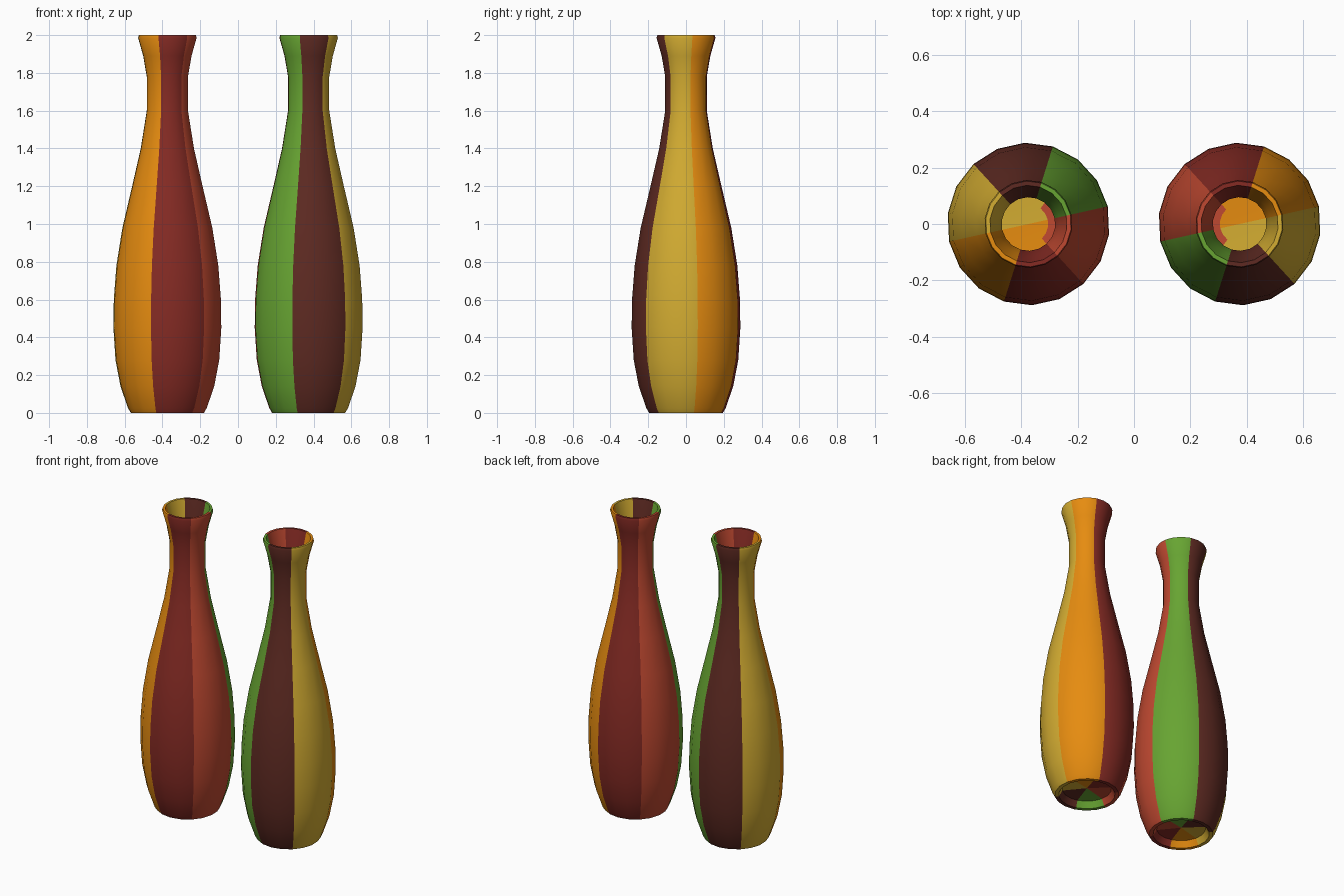
import bpy, bmesh, math

if "Cube" in bpy.data.objects:
    bpy.data.objects.remove(bpy.data.objects["Cube"])

SIDES = 18                      # three faces per colour stripe
START = math.radians(12.5)      # first stripe boundary


def material(name, rgb):
    lin = [((c / 255 + 0.055) / 1.055) ** 2.4 if c > 10 else c / 255 / 12.92 for c in rgb]
    m = bpy.data.materials.new(name)
    m.diffuse_color = (*lin, 1)
    m.use_nodes = True
    m.node_tree.nodes["Principled BSDF"].inputs["Base Color"].default_value = m.diffuse_color
    return m


# stripes in order, counter-clockwise from START
MATS = [material("green", (103, 164, 50)),
        material("brown", (94, 42, 34)),
        material("yellow", (212, 173, 50)),
        material("orange", (230, 140, 16)),
        material("maroon", (134, 43, 36)),
        material("red", (192, 73, 49))]

# (radius, height): underside recess, foot, body, neck, lip
OUTER = [(0.0, 0.045), (0.15, 0.04), (0.172, 0.0), (0.195, 0.0), (0.21, 0.025),
         (0.25, 0.14), (0.277, 0.28), (0.288, 0.45), (0.286, 0.6), (0.272, 0.78),
         (0.24, 0.98), (0.188, 1.2), (0.142, 1.4), (0.11, 1.6), (0.11, 1.78),
         (0.129, 1.89), (0.156, 1.985), (0.152, 2.0)]
# lip, inside wall, inside floor
INNER = [(0.137, 2.0), (0.112, 1.89), (0.095, 1.78), (0.095, 1.6), (0.125, 1.4),
         (0.17, 1.2), (0.222, 0.98), (0.255, 0.78), (0.27, 0.5), (0.235, 0.14),
         (0.19, 0.07), (0.07, 0.065), (0.0, 0.065)]


def vase_mesh():
    bm = bmesh.new()
    prof = OUTER + INNER
    rings = []
    for r, z in prof:
        if r == 0:
            rings.append([bm.verts.new((0, 0, z))] * SIDES)
        else:
            rings.append([bm.verts.new((r * math.cos(START + 2 * math.pi * k / SIDES),
                                        r * math.sin(START + 2 * math.pi * k / SIDES), z))
                          for k in range(SIDES)])
    for i in range(len(rings) - 1):
        a, b = rings[i], rings[i + 1]
        for k in range(SIDES):
            n = (k + 1) % SIDES
            f = bm.faces.new(list(dict.fromkeys((a[k], a[n], b[n], b[k]))))
            stripe = k // 3
            if i >= len(rings) - 3:             # inside floor: yellow and orange halves
                stripe = 2 if k < SIDES // 2 else 3
                if i == len(rings) - 3 and (k >= 15 or k < 2):
                    stripe = 5
            f.material_index = stripe
    bmesh.ops.recalc_face_normals(bm, faces=bm.faces)
    me = bpy.data.meshes.new("striped_vase")
    bm.to_mesh(me)
    bm.free()
    for m in MATS:
        me.materials.append(m)
    return me


# two identical vases, the right one turned half way round
for name, x, turn in (("left_vase", -0.374, 0), ("right_vase", 0.374, math.pi)):
    ob = bpy.data.objects.new(name, vase_mesh())
    bpy.context.collection.objects.link(ob)
    ob.location.x = x
    ob.rotation_euler.z = turn
    bpy.ops.object.select_all(action='DESELECT')
    ob.select_set(True)
    bpy.context.view_layer.objects.active = ob
    bpy.ops.object.shade_smooth_by_angle(angle=math.radians(40))
